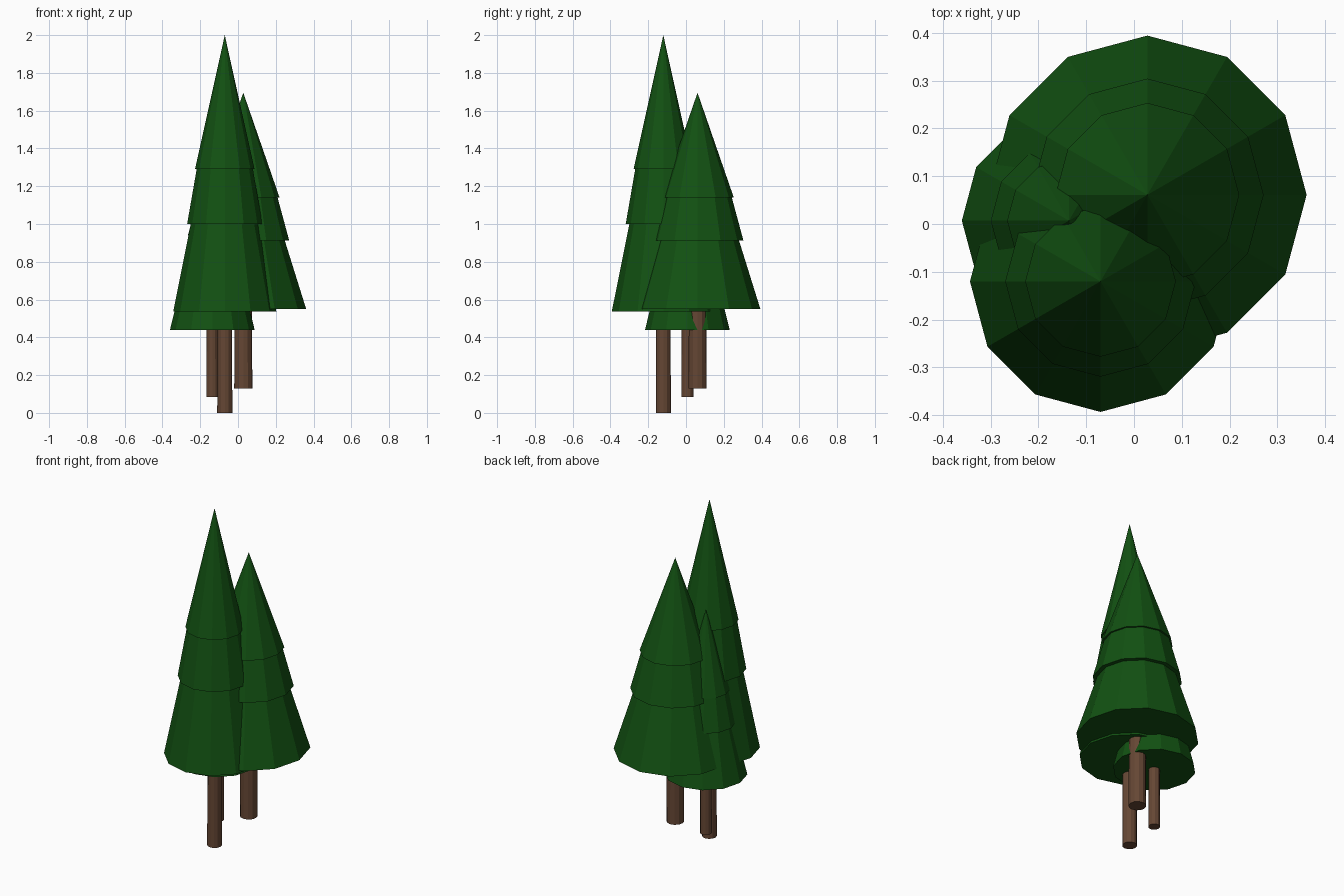
import bpy

if "Cube" in bpy.data.objects:
    bpy.data.objects.remove(bpy.data.objects["Cube"])


def material(name, rgb):
    m = bpy.data.materials.new(name)
    m.diffuse_color = (*rgb, 1)
    m.use_nodes = True
    m.node_tree.nodes["Principled BSDF"].inputs["Base Color"].default_value = m.diffuse_color
    return m


needles = material("needle green", (0.006, 0.082, 0.006))
bark = material("bark brown", (0.13, 0.062, 0.034))


def cone(name, x, y, z0, z1, r0, r1, mat):
    """Twelve-sided flat cone or frustum with a corner on the +x axis."""
    bpy.ops.mesh.primitive_cone_add(vertices=12, radius1=r0, radius2=r1,
                                    depth=z1 - z0, location=(x, y, (z0 + z1) / 2))
    ob = bpy.context.object
    ob.name = name
    ob.data.materials.append(mat)


def tree(name, x, y, base, top, r, r_trunk):
    h = top - base
    rim = [base + h * f for f in (0.268, 0.5, 0.645)]
    # trunk
    cone(name + "_trunk", x, y, base, rim[0] + 0.06 * h, r_trunk, r_trunk * 0.94, bark)
    # three overlapping tiers of branches
    cone(name + "_lower_branches", x, y, rim[0], rim[1] + 0.02 * h, r, r * 0.63, needles)
    cone(name + "_middle_branches", x, y, rim[1], rim[2] + 0.02 * h, r * 0.73, r * 0.52, needles)
    cone(name + "_top_branches", x, y, rim[2], top, r * 0.577, 0, needles)


tree("tall_tree", -0.07, -0.12, 0.0, 2.0, 0.273, 0.04)
tree("wide_tree", 0.028, 0.061, 0.13, 1.695, 0.333, 0.048)
tree("small_tree", -0.136, 0.007, 0.085, 1.41, 0.224, 0.032)
